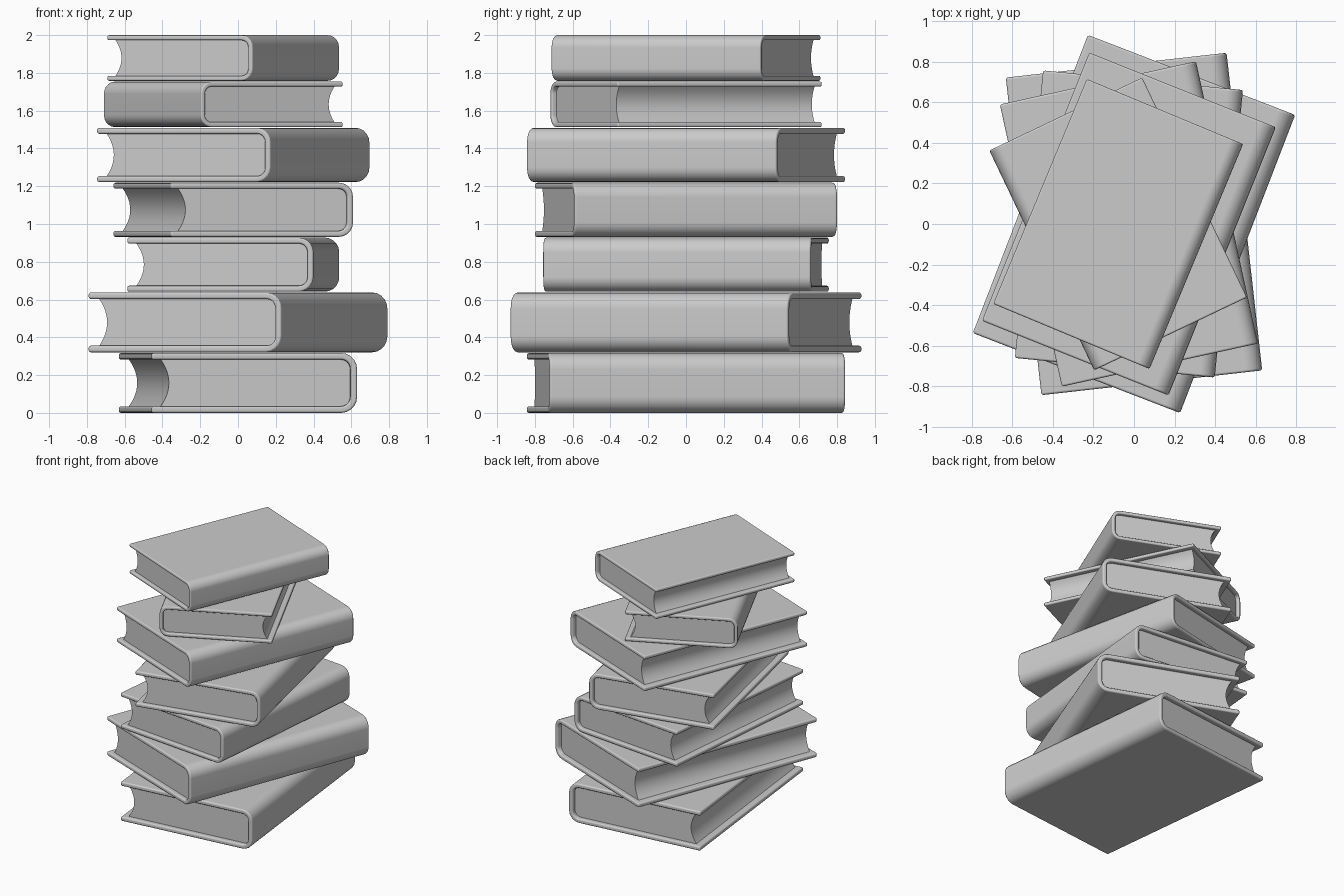
import bpy, bmesh
from math import radians, sin, cos, pi

if "Cube" in bpy.data.objects:
    bpy.data.objects.remove(bpy.data.objects["Cube"])

# Full-size book: width, height, thickness, board thickness, spine corner radius
W, H, T, C, R = 1.095, 1.575, 0.317, 0.035, 0.085
GAP = 0.0038


def spine_side(x, z0, z1, r, n=5):
    """Rounded spine outline from bottom to top."""
    pts = []
    for cz, start in ((z0 + r, -pi / 2), (z1 - r, 0)):
        for i in range(n + 1):
            a = start + pi / 2 * i / n
            pts.append((x - r + r * cos(a), cz + r * sin(a)))
    return pts


def extrude_profile(name, profile, depth, bevel=0):
    """Prism along y from an x-z outline, with optional rounded hard edges."""
    bm = bmesh.new()
    face = bm.faces.new([bm.verts.new((x, -depth / 2, z)) for x, z in profile])
    ext = bmesh.ops.extrude_face_region(bm, geom=[face], use_keep_orig=True)
    verts = [v for v in ext["geom"] if isinstance(v, bmesh.types.BMVert)]
    bmesh.ops.translate(bm, verts=verts, vec=(0, depth, 0))
    bmesh.ops.recalc_face_normals(bm, faces=bm.faces)
    if bevel:
        hard = [e for e in bm.edges if e.calc_face_angle(0) > radians(40)]
        bmesh.ops.bevel(bm, geom=hard, offset=bevel, offset_type='OFFSET',
                        segments=3, profile=0.5, affect='EDGES')
    mesh = bpy.data.meshes.new(name)
    bm.to_mesh(mesh)
    bm.free()
    obj = bpy.data.objects.new(name, mesh)
    bpy.context.collection.objects.link(obj)
    bpy.ops.object.select_all(action='DESELECT')
    obj.select_set(True)
    bpy.context.view_layer.objects.active = obj
    bpy.ops.object.shade_smooth_by_angle(angle=radians(40))
    wn = obj.modifiers.new("weighted_normals", 'WEIGHTED_NORMAL')
    wn.keep_sharp = True
    return obj


def make_book(i, scale, angle, cx, z):
    # Cover: U-shaped boards and rounded spine
    outer = spine_side(W / 2, 0, T, R)
    inner = spine_side(W / 2 - C, C, T - C, R - C)
    cover = [(-W / 2, 0)] + outer + [(-W / 2, T), (-W / 2, T - C)] \
        + inner[::-1] + [(-W / 2, C)]
    # Page block: fills the cover, hollow fore edge
    k = C - 0.001
    n = 12
    fore = []
    for j in range(n + 1):
        u = 1 - 2 * j / n
        fore.append((-W / 2 + 0.05 + 0.045 * (1 - u * u), T / 2 + u * (T / 2 - k)))
    pages = spine_side(W / 2 - k, k, T - k, R - k) + fore
    for obj in (extrude_profile(f"book_cover_{i}", cover, H, 0.012),
                extrude_profile(f"book_pages_{i}", pages, H - 0.07)):
        obj.scale = (scale,) * 3
        obj.rotation_euler.z = radians(angle)
        obj.location = (cx, 0, z)


# Stack from bottom to top: size, turn, x offset
stack = [
    (1.0, 6.4, 0.0),
    (1.0, -21.1, 0.0),
    (0.904, -5.6, -0.025),
    (0.904, 12.4, -0.025),
    (0.904, -21.8, -0.025),
    (0.762, 205.5, -0.078),
    (0.762, -22.6, -0.078),
]
z = 0
for i, (s, a, cx) in enumerate(stack, 1):
    make_book(i, s, a, cx, z)
    z += T * s + GAP
